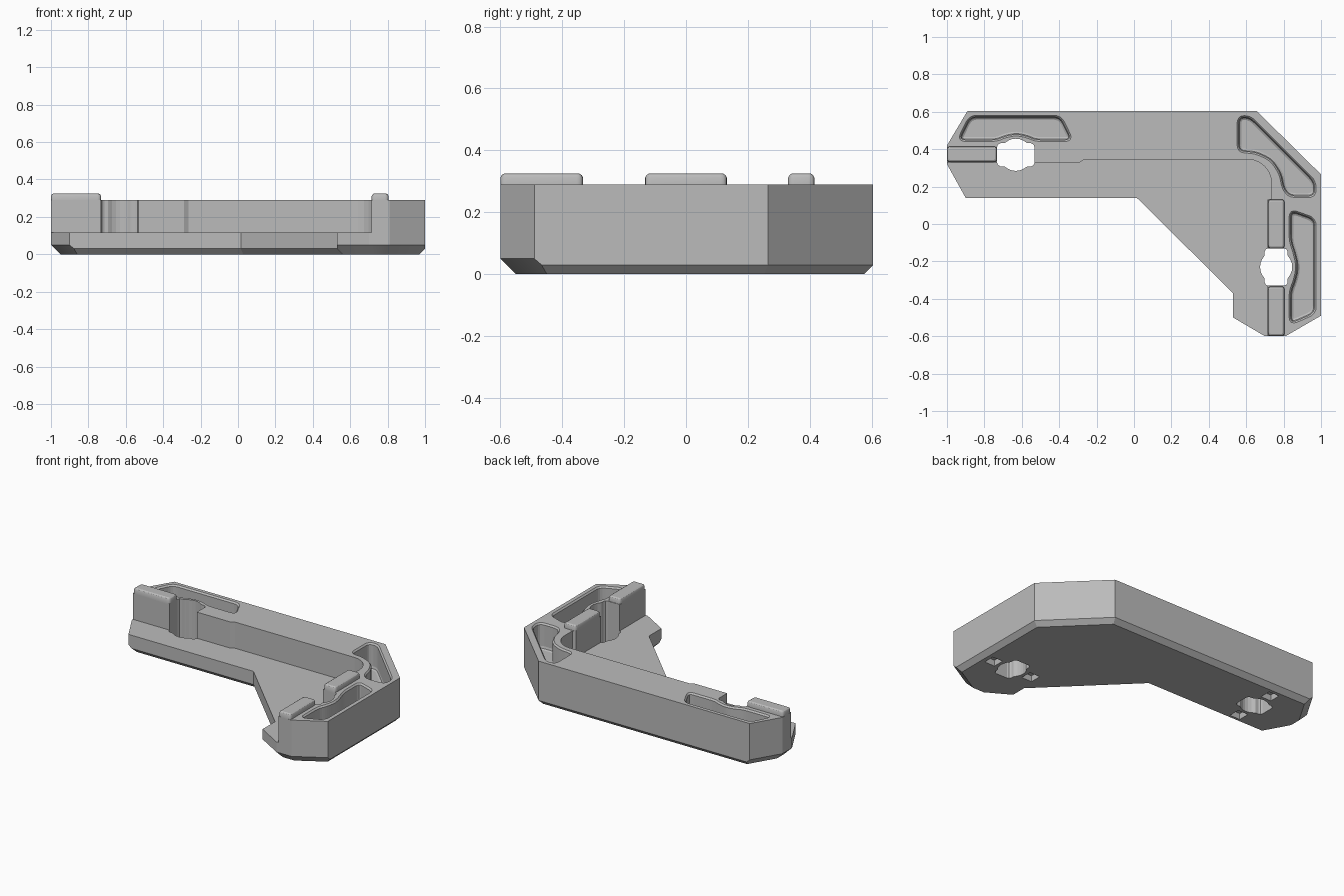
import bpy, bmesh, math
from mathutils import Vector as V

if "Cube" in bpy.data.objects:
    bpy.data.objects.remove(bpy.data.objects["Cube"])

grey = bpy.data.materials.new("plain grey")
grey.diffuse_color = (0.5, 0.5, 0.5, 1)
grey.use_nodes = True
grey.node_tree.nodes["Principled BSDF"].inputs["Base Color"].default_value = grey.diffuse_color


def loft(name, layers, cutter=False):
    """Closed solid through rings of 3D points, counter-clockwise, bottom to top."""
    bm = bmesh.new()
    rings = [[bm.verts.new(p) for p in ring] for ring in layers]
    n = len(rings[0])
    bm.faces.new(rings[0][::-1])
    bm.faces.new(rings[-1])
    for a, b in zip(rings, rings[1:]):
        for i in range(n):
            j = (i + 1) % n
            bm.faces.new((a[i], a[j], b[j], b[i]))
    bmesh.ops.remove_doubles(bm, verts=bm.verts, dist=1e-5)
    bmesh.ops.recalc_face_normals(bm, faces=bm.faces)
    me = bpy.data.meshes.new(name)
    bm.to_mesh(me)
    bm.free()
    me.materials.append(grey)
    ob = bpy.data.objects.new(name, me)
    bpy.context.collection.objects.link(ob)
    if cutter:
        ob.hide_render = True
        ob.hide_set(True)
        ob.display_type = 'WIRE'
    return ob


def at(pts, z):
    return [(p[0], p[1], z) for p in pts]


def offset(pts, dist):
    """Move each edge inward by its distance, mitred, for a counter-clockwise outline."""
    n = len(pts)
    if not isinstance(dist, list):
        dist = [dist] * n
    out = []
    for i in range(n):
        p = V(pts[i])
        e0 = (p - V(pts[i - 1])).normalized()
        e1 = (V(pts[(i + 1) % n]) - p).normalized()
        n0, n1 = V((-e0.y, e0.x)), V((-e1.y, e1.x))
        det = n0.x * n1.y - n0.y * n1.x
        if abs(det) < 1e-4:
            out.append(p + n0 * dist[i])
        else:
            a, b = dist[i - 1], dist[i]
            out.append(p + V((a * n1.y - b * n0.y, n0.x * b - n1.x * a)) / det)
    return out


def rounded(pts, r, steps=4):
    """Round every corner of an outline."""
    out = []
    for i, p in enumerate(pts):
        p, a, b = V(p), V(pts[i - 1]), V(pts[(i + 1) % len(pts)])
        s = p + (a - p).normalized() * min(r, (a - p).length * 0.45)
        e = p + (b - p).normalized() * min(r, (b - p).length * 0.45)
        for k in range(steps + 1):
            t = k / steps
            out.append(s * (1 - t) ** 2 + p * 2 * t * (1 - t) + e * t * t)
    return out


def box(x0, x1, y0, y1):
    return [(x0, y0), (x1, y0), (x1, y1), (x0, y1)]


# Body: L-shaped outline; arm ends get a larger bottom chamfer
L, E = 0.03, 0.05
outline = [(-1, .32), (-.9, .14), (.015, .14), (.53, -.37), (.53, -.5), (.70, -.6),
           (.81, -.6), (1, -.49), (1, .265), (.655, .605), (-.89, .605), (-1, .42)]
cham = [E, L, L, L, E, E, E, L, L, L, E, E]
low = offset(outline, cham)
bottom, ring, top = [], [], []
for i, p in enumerate(outline):
    p, d0, d1 = V(p), cham[i - 1], cham[i]
    to_prev = (V(outline[i - 1]) - p).normalized()
    to_next = (V(outline[(i + 1) % len(outline)]) - p).normalized()
    step = (E - L) / abs(to_prev.cross(to_next))
    pts = [(p, max(d0, d1))]
    if d0 > d1:
        pts.append((p + to_next * step, L))
    elif d1 > d0:
        pts.insert(0, (p + to_prev * step, L))
    for q, z in pts:
        bottom.append((low[i].x, low[i].y, 0))
        ring.append((q.x, q.y, z))
        top.append((q.x, q.y, .29))
body = loft("corner_body", [bottom, ring, top])

cutters = []

# Step cut that leaves the low inner ledge
arc = [(.61 + .125 * math.cos(a), .22 + .125 * math.sin(a))
       for a in (math.radians(15 * k) for k in range(7))]
step_edge = [(.715, -.8), (.715, .13), (.735, .135)] + arc + \
            [(-.265, .345), (-.29, .33), (-1.2, .33), (-1.2, -.8)]
cutters.append(loft("ledge_cutter", [at(step_edge, .117), at(step_edge, .6)], True))

# Pockets with a filleted floor and a chamfered rim
pockets = {
    "left_pocket": [(-.935, .45), (-.735, .45), (-.69, .47), (-.63, .482), (-.57, .47),
                    (-.525, .45), (-.335, .45), (-.395, .572), (-.875, .572)],
    "corner_pocket": [(.56, .39), (.65, .385), (.735, .345), (.785, .27), (.80, .19),
                      (.835, .15), (.965, .15), (.965, .225), (.62, .57), (.56, .57)],
    "right_pocket": [(.838, -.53), (.965, -.475), (.965, .025), (.838, .07), (.838, -.09),
                     (.862, -.16), (.876, -.23), (.862, -.30), (.838, -.36)],
}
for name, pts in pockets.items():
    r = rounded(pts, .035)
    cutters.append(loft(name + "_cutter", [
        at(offset(r, .014), .12), at(offset(r, .004), .126), at(r, .14),
        at(r, .28), at(offset(r, -.009), .29), at(offset(r, -.009), .4)], True))

# Keyed bolt holes: a round hole crossed by a slot
quarter = [(.1, .042), (.095, .055), (.082, .062), (.062, .062)] + \
          [(.086 * math.cos(a), .086 * math.sin(a))
           for a in (math.radians(d) for d in (50, 62, 76))]
half = quarter + [(0, .086)] + [(-x, y) for x, y in quarter[::-1]]
hole = half + [(-x, -y) for x, y in half]
for name, cx, cy, turned in (("left", -.632, .37, False), ("right", .76, -.23, True)):
    pts = [(cx - y, cy + x) if turned else (cx + x, cy + y) for x, y in hole]
    cutters.append(loft(name + "_hole_cutter", [at(pts, -.1), at(pts, .5)], True))
    # Small recesses underneath, either side of the hole
    for s in (-1, 1):
        x, y = (cx + s * .145, cy) if turned else (cx, cy + s * .145)
        b = box(x - .038, x + .038, y - .038, y + .038)
        cutters.append(loft(name + "_recess_cutter", [at(b, -.1), at(b, .04)], True))

for c in cutters:
    m = body.modifiers.new(c.name, 'BOOLEAN')
    m.operation, m.solver, m.object = 'DIFFERENCE', 'EXACT', c

# Raised locating ridges with rounded tops
ridges = [("left_ridge", box(-1, -.732, .33, .415)),
          ("upper_right_ridge", box(.715, .805, -.132, .132)),
          ("lower_right_ridge", box(.715, .805, -.6, -.333))]
objects = [body]
for name, b in ridges:
    r = rounded(b, .02)
    objects.append(loft(name, [at(r, .285), at(r, .312), at(offset(r, .004), .32),
                               at(offset(r, .012), .325)]))

for ob in objects:
    bpy.ops.object.select_all(action='DESELECT')
    ob.select_set(True)
    bpy.context.view_layer.objects.active = ob
    bpy.ops.object.shade_smooth_by_angle(angle=math.radians(28))
